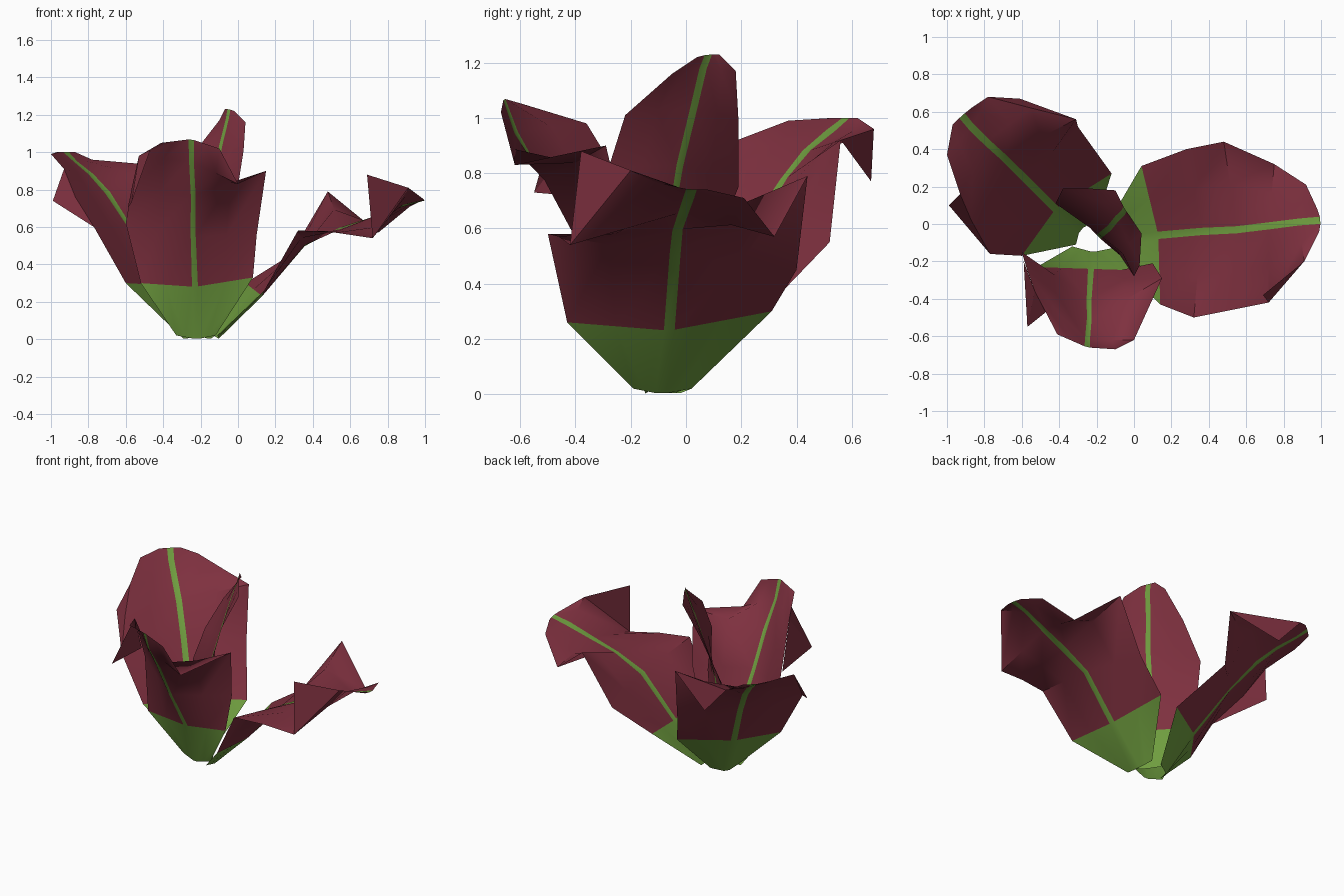
import bpy
import bmesh
from mathutils import Vector

default_cube = bpy.data.objects.get("Cube")
if default_cube:
    bpy.data.objects.remove(default_cube, do_unlink=True)


def make_material(name, colour):
    material = bpy.data.materials.new(name)
    material.use_nodes = True
    material.diffuse_color = colour
    material.node_tree.nodes["Principled BSDF"].inputs["Base Color"].default_value = colour
    return material


PURPLE, GREEN = range(2)
materials = [make_material("leaf purple", (0.21, 0.03, 0.05, 1)),
             make_material("stem green", (0.16, 0.34, 0.05, 1))]


def leaf(name, rib_half_width, left, rib, right, flaps=()):
    """Loft a thin leaf across its midrib, then hang folded flaps (tip, hinge points) on it."""
    bm = bmesh.new()
    rows = []
    for points in zip(left, rib, right):
        edge_a, middle, edge_b = map(Vector, points)
        rib_a = middle + (edge_a - middle).normalized() * rib_half_width
        rib_b = middle + (edge_b - middle).normalized() * rib_half_width
        row = [edge_a, edge_a.lerp(rib_a, 0.5), rib_a,
               rib_b, rib_b.lerp(edge_b, 0.5), edge_b]
        rows.append([bm.verts.new(p) for p in row])
    for i, (low, high) in enumerate(zip(rows, rows[1:])):
        for j in range(len(low) - 1):
            face = bm.faces.new((low[j], low[j + 1], high[j + 1], high[j]))
            # The foot of the leaf and the midrib strip are green
            face.material_index = GREEN if i == 0 or j == 2 else PURPLE
    for tip, *hinge in flaps:
        for a, b in zip(hinge, hinge[1:]):
            bm.faces.new([bm.verts.new(p) for p in (tip, a, b)])
    mesh = bpy.data.meshes.new(name)
    bm.to_mesh(mesh)
    bm.free()
    for material in materials:
        mesh.materials.append(material)
    obj = bpy.data.objects.new(name, mesh)
    bpy.context.collection.objects.link(obj)
    bpy.ops.object.select_all(action="DESELECT")
    obj.select_set(True)
    bpy.context.view_layer.objects.active = obj
    bpy.ops.object.shade_smooth_by_angle(angle=0.8)


# Upright leaf leaning forward, with folded side tips
leaf("front_leaf", 0.016,
     left=[(-.33, -.12, .02), (-.52, -.23, .3), (-.6, -.15, .62), (-.57, -.25, .8),
           (-.53, -.36, .98), (-.41, -.59, 1.05)],
     rib=[(-.22, -.15, 0), (-.23, -.24, .28), (-.24, -.4, .55), (-.24, -.52, .77),
          (-.25, -.62, .95), (-.25, -.66, 1.07)],
     right=[(-.12, -.13, .02), (.08, -.25, .33), (.1, -.21, .56), (.15, -.29, .9),
            (0, -.62, .83), (-.1, -.67, 1.02)],
     flaps=[[(-.57, -.55, .73), (-.59, -.2, .7), (-.53, -.36, .98), (-.47, -.47, 1.01)]])

# Broad leaf spreading to the back corner
leaf("back_leaf", 0.02,
     left=[(-.31, -.11, .02), (-.6, -.17, .3), (-.77, -.16, .6), (-.87, .02, .76),
           (-.93, .16, .91), (-1, .37, .99), (-.97, .53, 1)],
     rib=[(-.29, -.03, 0), (-.42, .08, .29), (-.58, .24, .6), (-.7, .36, .78),
          (-.79, .44, .88), (-.87, .52, .95), (-.92, .58, 1)],
     right=[(-.2, .02, .02), (-.12, .27, .29), (-.3, .52, .55), (-.31, .56, .92),
            (-.55, .62, .94), (-.78, .68, .96), (-.87, .62, 1)],
     flaps=[[(-.99, .1, .74), (-.77, -.16, .6), (-.87, .02, .76), (-.93, .16, .91)],
            [(-.61, .67, .77), (-.31, .56, .92), (-.55, .62, .94), (-.78, .68, .96)]])

# Low leaf reaching out sideways, with ragged edges
leaf("side_leaf", 0.02,
     left=[(-.11, -.19, .02), (.14, -.43, .26), (.32, -.5, .58), (.52, -.46, .57),
           (.72, -.42, .54), (.91, -.2, .81), (.99, -.04, .75)],
     rib=[(-.1, -.09, 0), (.13, -.06, .23), (.36, -.04, .5), (.55, -.03, .59),
          (.72, -.01, .66), (.88, .01, .71), (1, .02, .74)],
     right=[(-.13, .02, .02), (.04, .31, .3), (.28, .4, .45), (.48, .44, .79),
            (.75, .32, .57), (.92, .21, .71), (.98, .08, .74)],
     flaps=[[(.69, -.38, .88), (.72, -.42, .54), (.91, -.2, .81)]])

# Tall narrow leaf in the heart of the plant
leaf("inner_leaf", 0.016,
     left=[(-.22, 0, .02), (-.3, .05, .3), (-.42, .11, .55), (-.38, .19, .75),
           (-.24, .19, .99), (-.1, .18, 1.17), (-.07, .12, 1.23)],
     rib=[(-.15, -.05, 0), (-.19, -.07, .3), (-.18, -.06, .6), (-.13, -.02, .83),
          (-.09, .03, 1.04), (-.06, .06, 1.18), (-.05, .08, 1.23)],
     right=[(-.12, -.12, .02), (-.06, -.18, .3), (-.01, -.22, .55), (0, -.28, .82),
            (.03, -.22, 1.01), (.04, -.05, 1.16), (-.02, .04, 1.22)])
